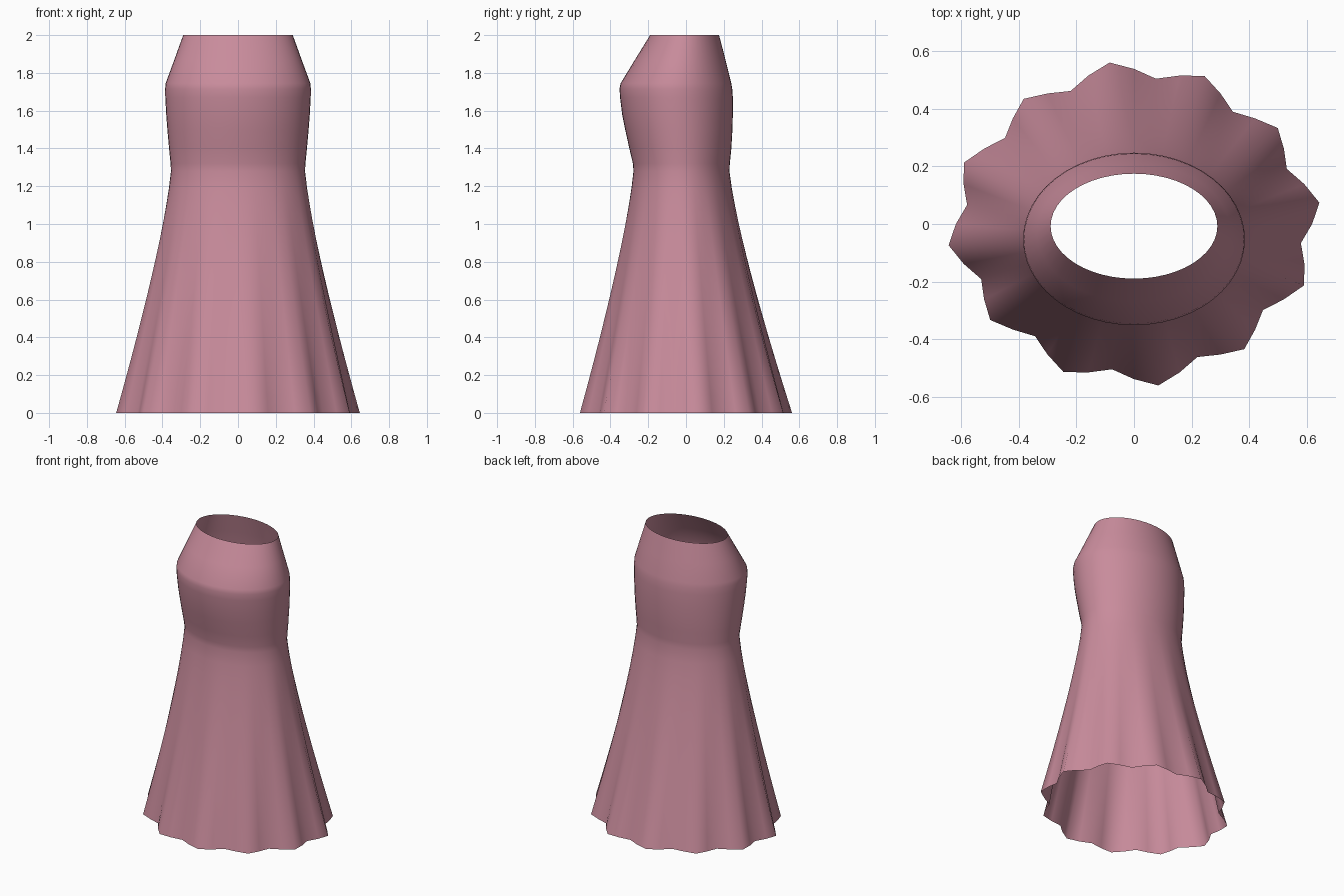
import bpy, bmesh, math

if "Cube" in bpy.data.objects:
    bpy.data.objects.remove(bpy.data.objects["Cube"])

SEGMENTS = 48
WAIST_Z = 1.28
SKIRT_ROWS = 14

# Bodice rings from the top down: z, half width, front y, back y
BODICE = [
    (2.00, 0.290, -0.190, 0.175),
    (1.87, 0.337, -0.270, 0.209),
    (1.745, 0.383, -0.346, 0.240),
    (1.715, 0.386, -0.352, 0.245),
    (1.67, 0.385, -0.349, 0.248),
    (1.58, 0.380, -0.338, 0.248),
    (1.50, 0.374, -0.322, 0.246),
    (1.40, 0.365, -0.300, 0.240),
    (1.32, 0.357, -0.281, 0.232),
    (WAIST_Z, 0.355, -0.278, 0.230),
]


def ring(bm, z, half_x, front, back, pleat=0.0):
    """Oval ring of vertices; pleat 0..1 blends in the twelve folds."""
    cy, half_y = (front + back) / 2, (back - front) / 2
    verts = []
    for i in range(SEGMENTS):
        t = math.tau * i / SEGMENTS
        fold = -0.065 + 0.05 * math.sin(12 * t) + 0.018 * math.cos(4 * t)
        f = 1 + pleat * fold
        verts.append(bm.verts.new((half_x * f * math.cos(t),
                                   cy + half_y * f * math.sin(t), z)))
    return verts


bm = bmesh.new()

# Fitted bodice
rings = [ring(bm, *row) for row in BODICE]

# Flared, pleated skirt
for k in range(1, SKIRT_ROWS + 1):
    s = k / SKIRT_ROWS
    g = s ** 1.23
    rings.append(ring(bm, WAIST_Z * (1 - s),
                      0.355 + 0.295 * g,
                      -0.278 - 0.288 * g,
                      0.230 + 0.336 * g, g))

# Open shell between neighbouring rings, facing outward
for upper, lower in zip(rings, rings[1:]):
    for i in range(SEGMENTS):
        j = (i + 1) % SEGMENTS
        face = bm.faces.new((upper[i], lower[i], lower[j], upper[j]))
        face.smooth = True

mesh = bpy.data.meshes.new("dress")
bm.to_mesh(mesh)
bm.free()

# Dusty pink cloth
cloth = bpy.data.materials.new("dusty_pink")
cloth.diffuse_color = (0.58, 0.26, 0.33, 1)
cloth.use_nodes = True
cloth.node_tree.nodes["Principled BSDF"].inputs["Base Color"].default_value = cloth.diffuse_color
mesh.materials.append(cloth)

dress = bpy.data.objects.new("dress", mesh)
bpy.context.collection.objects.link(dress)
